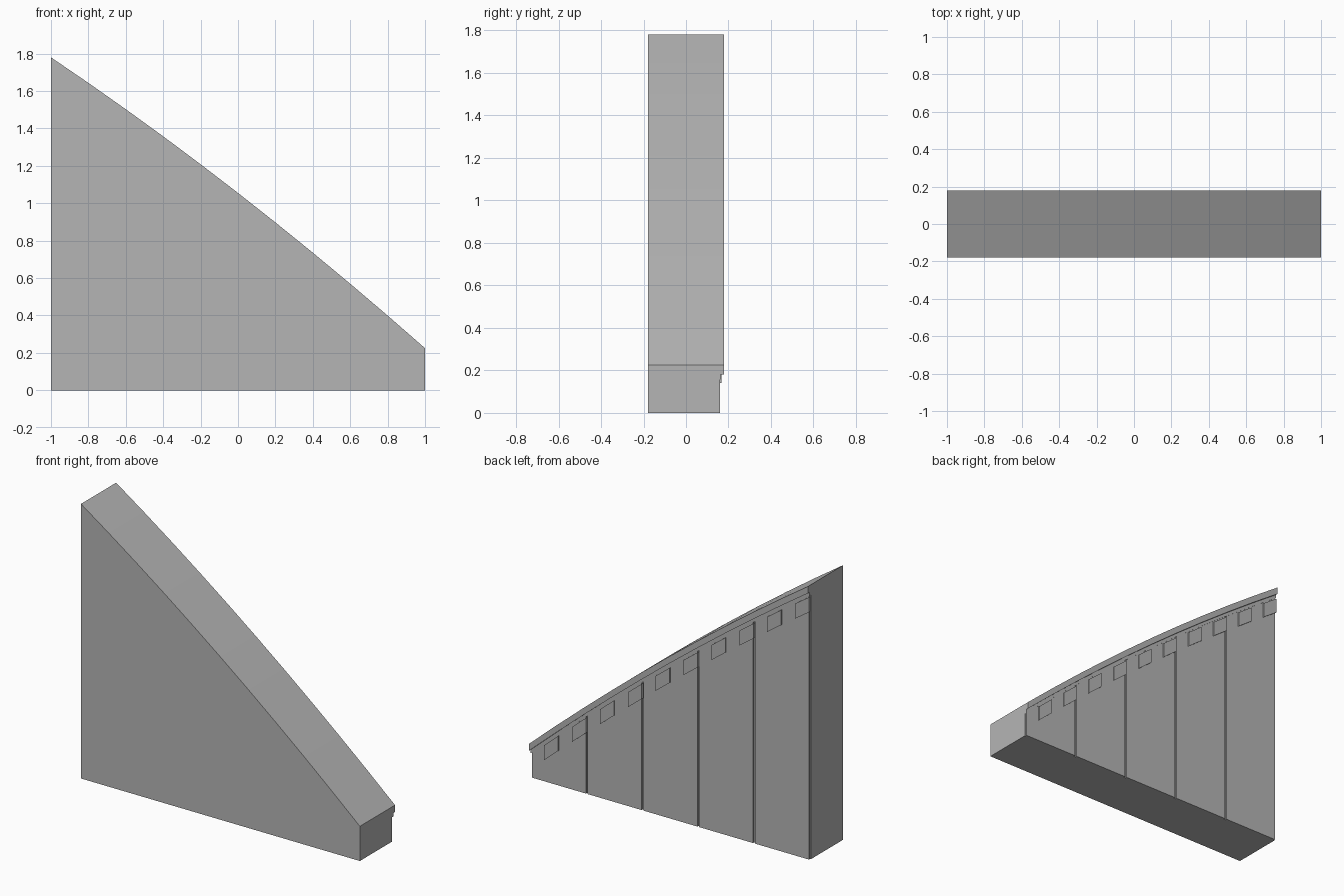
import bpy, bmesh

if "Cube" in bpy.data.objects:
    bpy.data.objects.remove(bpy.data.objects["Cube"])

stone = bpy.data.materials.new("grey stone")
stone.diffuse_color = (0.46, 0.46, 0.46, 1)
stone.use_nodes = True
stone.node_tree.nodes["Principled BSDF"].inputs["Base Color"].default_value = stone.diffuse_color


def curve(x):
    return 1.055 - 0.7775 * x - 0.0525 * x * x


# The curved top is made of straight segments, so heights are interpolated
SEG = 10


def top(x):
    t = (x + 1) / 2 * SEG
    i = min(max(int(t), 0), SEG - 1)
    x0, x1 = -1 + 2 * i / SEG, -1 + 2 * (i + 1) / SEG
    return curve(x0) + (curve(x1) - curve(x0)) * (x - x0) / (x1 - x0)


def finish(bm, name):
    bmesh.ops.remove_doubles(bm, verts=bm.verts[:], dist=1e-5)
    bmesh.ops.recalc_face_normals(bm, faces=bm.faces[:])
    me = bpy.data.meshes.new(name)
    bm.to_mesh(me)
    bm.free()
    me.materials.append(stone)
    ob = bpy.data.objects.new(name, me)
    bpy.context.collection.objects.link(ob)


def loft(bm, sections):
    # Sweep matching closed sections and cap both ends
    rings = [[bm.verts.new(p) for p in s] for s in sections]
    n = len(rings[0])
    for a, b in zip(rings, rings[1:]):
        for k in range(n):
            j = (k + 1) % n
            bm.faces.new((a[k], a[j], b[j], b[k]))
    bm.faces.new(rings[0])
    bm.faces.new(rings[-1][::-1])


WALL, GROOVE, FRIEZE, EDGE = 0.16, 0.15, 0.163, 0.18


def section(x, back):
    z = top(x)
    return [(x, y, h) for y, h in (
        (-EDGE, 0), (back, 0), (back, z - 0.068), (FRIEZE, z - 0.068),
        (FRIEZE, z - 0.045), (EDGE, z - 0.045), (EDGE, z), (-EDGE, z))]


# Sloped wall with back cornice, and panel grooves every 0.4
HW = 0.006
stations = []
for i in range(SEG + 1):
    x = -1 + 2 * i / SEG
    if i % 2:
        stations.append((x, WALL))
        continue
    if i > 0:
        stations += [(x - HW, WALL), (x - HW, GROOVE)]
    stations.append((x, GROOVE))
    if i < SEG:
        stations += [(x + HW, GROOVE), (x + HW, WALL)]
bm = bmesh.new()
loft(bm, [section(x, b) for x, b in stations])
finish(bm, "sloped_wall")

# Row of small blocks following the slope under the cornice
bm = bmesh.new()
for i in range(10):
    x0 = -1 + 0.2 * i
    loft(bm, [[(x, y, top(x) + d) for y, d in (
        (0.151, -0.172), (0.168, -0.172), (0.168, -0.075), (0.151, -0.075))]
        for x in (x0, x0 + 0.1)])
finish(bm, "cornice_blocks")
